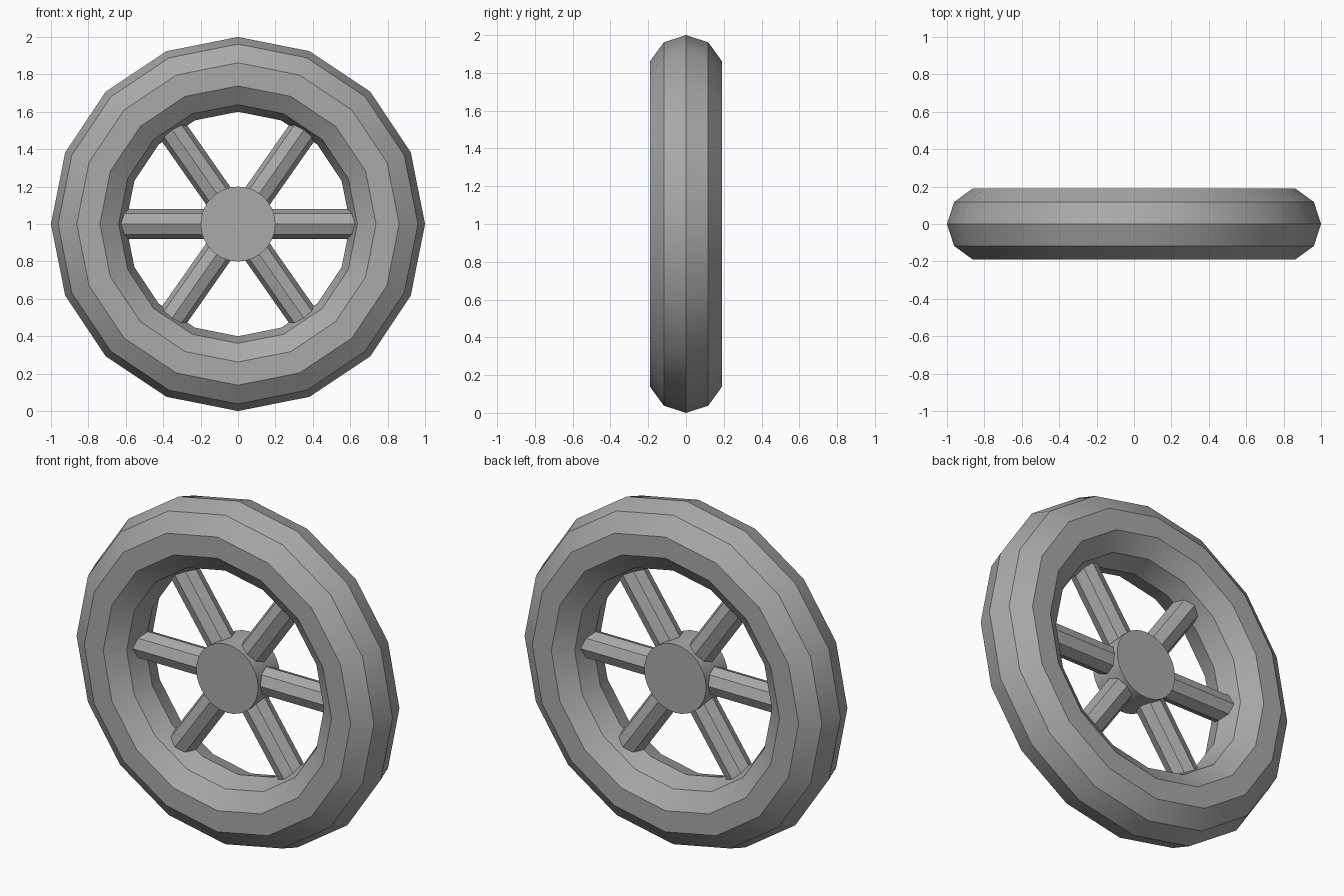
import bpy
import bmesh
from math import radians, sin, cos, pi
from mathutils import Matrix, Vector

cube = bpy.data.objects.get("Cube")
if cube:
    bpy.data.objects.remove(cube, do_unlink=True)

CENTRE = Vector((0, 0, 1))

grey = bpy.data.materials.new("plain grey")
grey.use_nodes = True
colour = (0.4, 0.4, 0.4, 1)
grey.diffuse_color = colour
grey.node_tree.nodes["Principled BSDF"].inputs["Base Color"].default_value = colour


def finish(name, bm):
    """Turn a bmesh into a grey object with smooth faces and sharp edges."""
    bmesh.ops.recalc_face_normals(bm, faces=bm.faces)
    mesh = bpy.data.meshes.new(name)
    bm.to_mesh(mesh)
    bm.free()
    mesh.materials.append(grey)
    obj = bpy.data.objects.new(name, mesh)
    obj.location = CENTRE
    bpy.context.collection.objects.link(obj)
    bpy.ops.object.select_all(action='DESELECT')
    obj.select_set(True)
    bpy.context.view_layer.objects.active = obj
    bpy.ops.object.shade_smooth_by_angle(angle=radians(30))
    return obj


def cylinder(name, radius, length, sides, matrix):
    bm = bmesh.new()
    bmesh.ops.create_cone(bm, cap_ends=True, segments=sides, radius1=radius,
                          radius2=radius, depth=length, matrix=matrix)
    return finish(name, bm)


# Rim: a ten-sided ring section swept around the axle
def rim(major=0.8, minor=0.2, segments=16, sides=10):
    bm = bmesh.new()
    rings = []
    for i in range(segments):
        a = 2 * pi * i / segments
        ring = []
        for j in range(sides):
            b = 2 * pi * j / sides
            r = major + minor * cos(b)
            ring.append(bm.verts.new((r * cos(a), minor * sin(b), r * sin(a))))
        rings.append(ring)
    for i in range(segments):
        p, q = rings[i], rings[(i + 1) % segments]
        for j in range(sides):
            k = (j + 1) % sides
            bm.faces.new((p[j], p[k], q[k], q[j]))
    return finish("rim", bm)


rim()

# Hub: short cylinder along the axle
cylinder("hub", 0.2, 0.2, 32, Matrix.Rotation(radians(90), 4, 'X'))

# Spokes: three octagonal bars running right across the wheel
for name, angle in (("level_spoke", 0), ("rising_spoke", 55), ("falling_spoke", -55)):
    turn = Matrix.Rotation(radians(90 - angle), 4, 'Y')
    cylinder(name, 0.08, 1.4, 8, turn)
